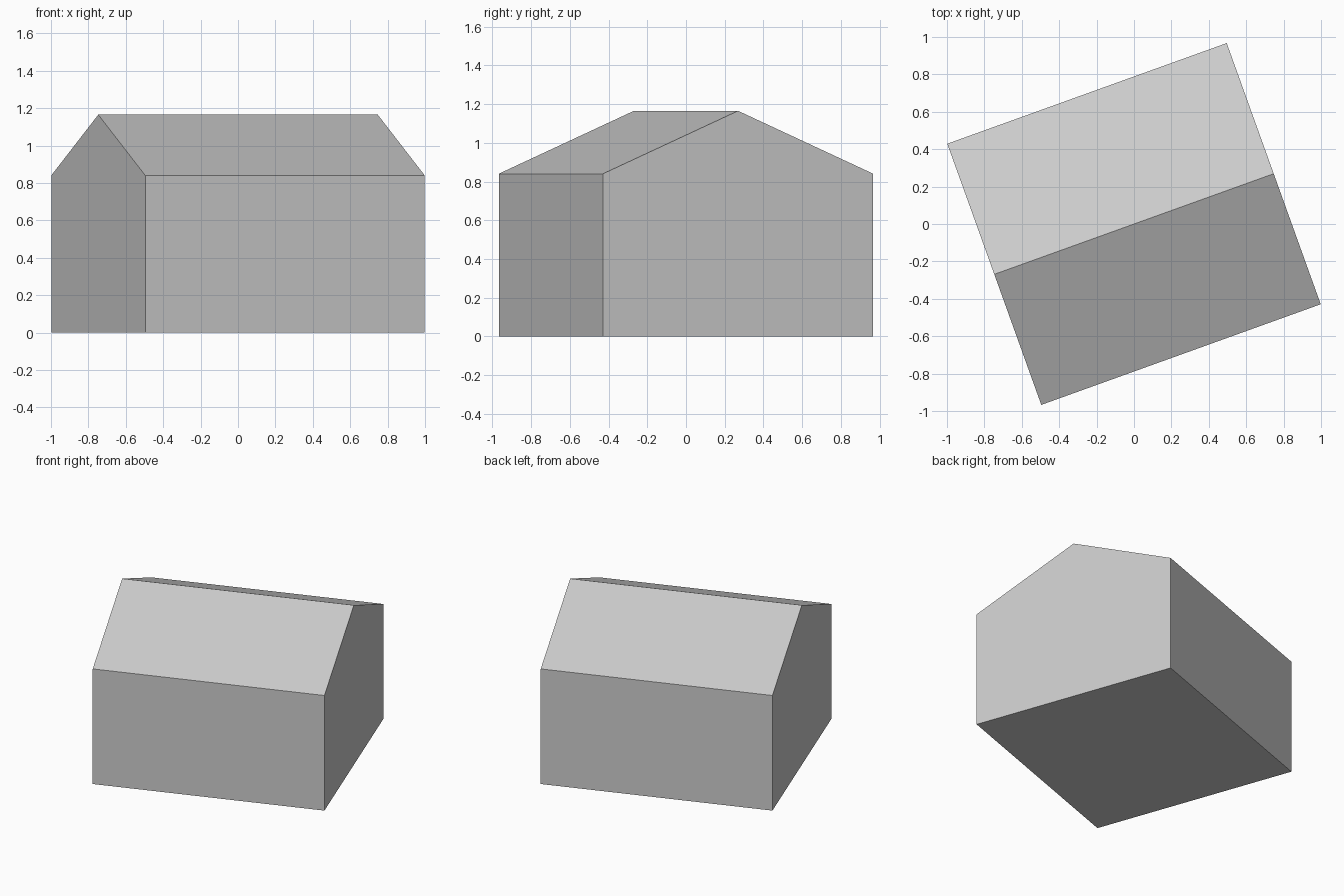
import bpy
import bmesh
from math import radians
from mathutils import Matrix, Vector

cube = bpy.data.objects.get("Cube")
if cube:
    bpy.data.objects.remove(cube, do_unlink=True)

LENGTH, WIDTH = 1.588, 1.484
EAVE, RIDGE = 0.84, 1.165
TURN = radians(19.8)

# Plain grey for the whole building
grey = bpy.data.materials.new("plain grey")
grey.use_nodes = True
colour = (0.6, 0.6, 0.6, 1)
grey.diffuse_color = colour
grey.node_tree.nodes["Principled BSDF"].inputs["Base Color"].default_value = colour

# Gable profile extruded along the ridge
half = WIDTH / 2
profile = [(-half, 0), (half, 0), (half, EAVE), (0, RIDGE), (-half, EAVE)]
bm = bmesh.new()
gable = bm.faces.new([bm.verts.new((-LENGTH / 2, y, z)) for y, z in profile])
result = bmesh.ops.extrude_face_region(bm, geom=[gable], use_keep_orig=True)
far_end = [v for v in result["geom"] if isinstance(v, bmesh.types.BMVert)]
bmesh.ops.translate(bm, verts=far_end, vec=Vector((LENGTH, 0, 0)))

# Turn the building on its plot
bmesh.ops.transform(bm, matrix=Matrix.Rotation(TURN, 4, "Z"), verts=bm.verts)
bmesh.ops.recalc_face_normals(bm, faces=bm.faces)

mesh = bpy.data.meshes.new("gabled_building")
bm.to_mesh(mesh)
bm.free()
mesh.materials.append(grey)
building = bpy.data.objects.new("gabled_building", mesh)
bpy.context.collection.objects.link(building)
